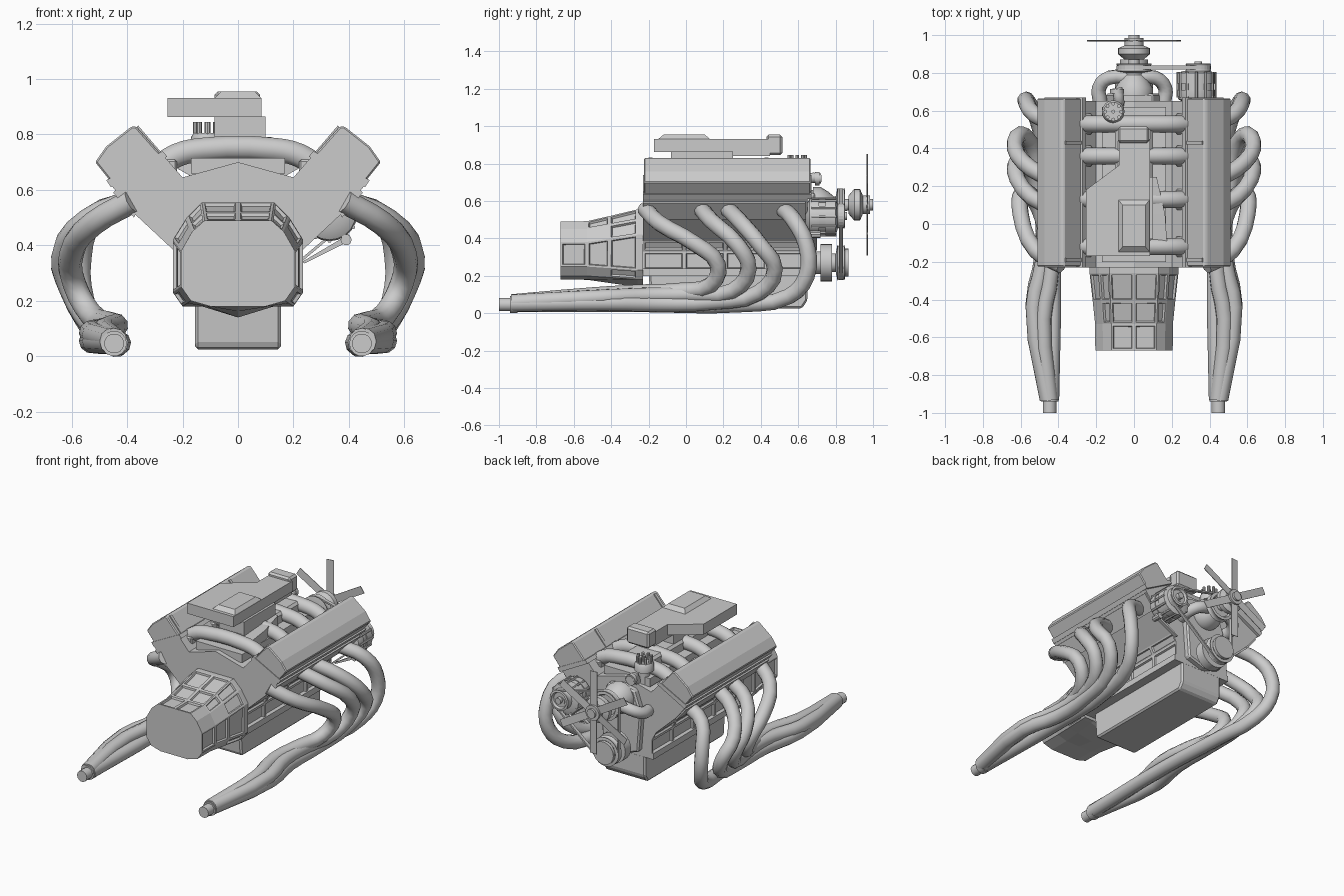
import bpy, bmesh, math
from mathutils import Matrix, Vector
from mathutils.geometry import convex_hull_2d

if "Cube" in bpy.data.objects:
    bpy.data.objects.remove(bpy.data.objects["Cube"])


def finish(name, bm, smooth=None, bevel=0):
    bmesh.ops.recalc_face_normals(bm, faces=bm.faces)
    me = bpy.data.meshes.new(name)
    bm.to_mesh(me)
    bm.free()
    ob = bpy.data.objects.new(name, me)
    bpy.context.collection.objects.link(ob)
    if bevel:
        m = ob.modifiers.new("bevel", 'BEVEL')
        m.width, m.segments = bevel, 1
    if smooth:
        bpy.ops.object.select_all(action='DESELECT')
        ob.select_set(True)
        bpy.context.view_layer.objects.active = ob
        bpy.ops.object.shade_smooth_by_angle(angle=math.radians(smooth))
    return ob


def loft(name, rings, panels=None, smooth=None, bevel=0, depth=-.012):
    """Skin closed rings of 3D points; panels picks faces to inset."""
    bm = bmesh.new()
    rows = [[bm.verts.new(p) for p in r] for r in rings]
    n = len(rows[0])
    sides = []
    for a, b in zip(rows, rows[1:]):
        for i in range(n):
            j = (i + 1) % n
            sides.append(bm.faces.new((a[i], a[j], b[j], b[i])))
    bm.faces.new(rows[0])
    bm.faces.new(rows[-1])
    bmesh.ops.recalc_face_normals(bm, faces=bm.faces)
    if panels:
        picked = [f for f in sides if panels(f.calc_center_median())]
        bmesh.ops.inset_individual(bm, faces=picked, thickness=.014, depth=0)
        bmesh.ops.inset_individual(bm, faces=picked, thickness=.006, depth=depth)
    return finish(name, bm, smooth, bevel)


def prism(name, pts, ys, **kw):
    """Extrude an (x, z) outline along y."""
    return loft(name, [[(x, y, z) for x, z in pts] for y in ys], **kw)


def slab(name, pts, zs, **kw):
    """Extrude an (x, y) outline along z."""
    return loft(name, [[(x, y, z) for x, y in pts] for z in zs], **kw)


def box(name, x0, x1, y0, y1, z0, z1, bevel=0):
    return slab(name, [(x0, y0), (x1, y0), (x1, y1), (x0, y1)], (z0, z1), bevel=bevel)


def circle(r, n):
    return [(r * math.cos(2 * math.pi * i / n), r * math.sin(2 * math.pi * i / n)) for i in range(n)]


def turned(name, cx, cz, prof, n=20):
    """Turn an (r, y) profile about an axis along y."""
    return loft(name, [[(cx + u, y, cz + v) for u, v in circle(r, n)] for r, y in prof], smooth=35)


def turned_z(name, cx, cy, prof, n=16):
    return loft(name, [[(cx + u, cy + v, z) for u, v in circle(r, n)] for r, z in prof], smooth=35)


def tube(name, pts, r, res=3):
    cu = bpy.data.curves.new(name, 'CURVE')
    cu.dimensions = '3D'
    cu.bevel_depth, cu.bevel_resolution, cu.resolution_u = r, 3, res
    cu.use_fill_caps = True
    sp = cu.splines.new('BEZIER')
    sp.bezier_points.add(len(pts) - 1)
    for b, p in zip(sp.bezier_points, pts):
        b.co = p
        b.handle_left_type = b.handle_right_type = 'AUTO'
    ob = bpy.data.objects.new(name, cu)
    bpy.context.collection.objects.link(ob)
    return ob


def both(half):
    """Close a half outline by mirroring it in x."""
    return half + [(-x, z) for x, z in reversed(half) if x > 0]


# Engine block with cylinder heads, as one V-shaped casting
prism("engine_block", both([(0, .70), (.2, .645), (.27, .725), (.46, .62), (.38, .52),
      (.235, .385), (.205, .33), (.205, .23)]), (-.23, -.01, .21, .43, .65),
      panels=lambda c: abs(c.x) > .19 and c.z < .4)
box("pan_rail", -.215, .215, -.23, .65, .2, .24)

# Oil pan
pan = [(-.2, .21), (-.185, .04), (-.17, .025), (.62, .025), (.65, .07), (.65, .21)]
loft("oil_pan", [[(x, y, z) for y, z in pan] for x in (-.155, .155)], bevel=.012)

# Bell housing and gearbox, lofted with recessed panels
big = both([(0, .555), (.13, .555), (.185, .5), (.235, .42), (.235, .23), (.2, .18), (.13, .18), (0, .14)])
small = both([(0, .49), (.12, .49), (.165, .45), (.205, .38), (.205, .25), (.17, .2), (.1, .18), (0, .18)])
rings = []
for y, f in ((-.23, 1), (-.26, 1), (-.41, .45), (-.53, .03), (-.67, 0)):
    rings.append([(a[0] * f + b[0] * (1 - f), y, a[1] * f + b[1] * (1 - f)) for a, b in zip(big, small)])
loft("bell_housing", rings, panels=lambda c: c.y < -.3 and (c.z > .48 or abs(c.x) > .2))

for s, side in ((1, "right"), (-1, "left")):
    # Valve cover, its gasket rail and hold-down bosses
    prism(side + "_valve_cover", [(s * x, z) for x, z in [(.275, .725), (.368, .83), (.385, .828),
          (.475, .757), (.515, .70), (.455, .625)]], (-.225, .665), bevel=.006)
    prism(side + "_cover_rail", [(s * x, z) for x, z in [(.255, .72), (.272, .74), (.475, .635), (.458, .61)]],
          (-.23, .67))
    for y in (-.2, .42):
        prism(side + "_cover_rib", [(s * x, z) for x, z in [(.268, .725), (.36, .832), (.38, .815), (.3, .72)]],
              (y, y + .02))
    # Exhaust flange plate
    prism(side + "_exhaust_flange", [(s * x, z) for x, z in [(.375, .5), (.365, .52), (.437, .603), (.45, .59)]],
          (-.23, .64))
    # Four header pipes sweeping down to the collector
    paths = [
        [(.38, .52, .555), (.52, .575, .50), (.57, .645, .36), (.56, .645, .2), (.51, .55, .09), (.455, .3, .048),
         (.43, -.2, .048), (.44, -.93, .048)],
        [(.38, .22, .56), (.54, .29, .49), (.63, .40, .36), (.6, .475, .24), (.53, .39, .11), (.49, .15, .06),
         (.48, -.15, .05), (.53, -.42, .055), (.455, -.93, .05)],
        [(.38, .08, .56), (.54, .14, .49), (.63, .28, .36), (.6, .335, .24), (.53, .25, .12), (.48, .02, .1),
         (.48, -.2, .095), (.53, -.44, .085), (.455, -.93, .058)],
        [(.38, -.22, .56), (.52, -.14, .48), (.6, .05, .37), (.59, .17, .26), (.53, .13, .15), (.47, -.02, .12),
         (.44, -.25, .11), (.48, -.5, .095), (.445, -.93, .058)]]
    for i, p in enumerate(paths):
        tube(f"{side}_header_pipe_{i + 1}", [(s * x, y, z) for x, y, z in p], .044)
    turned(side + "_collector_outlet", s * .447, .046, [(.046, -.9), (.046, -.94), (.036, -.94), (.036, -1)], 14)

# Intake runners arching over the valley, with end bosses and plenum
for y in (-.12, .13, .36, .53):
    tube("intake_runner", [(-.29, y, .68), (-.22, y, .725), (-.13, y, .745), (.13, y, .745),
                           (.22, y, .725), (.29, y, .68)], .045)
    for s in (1, -1):
        box("runner_foot", s * .25 - .03, s * .25 + .03, y - .055, y + .055, .64, .71, .008)
box("plenum", -.1, .1, -.1, .55, .66, .78, .015)
box("valley_cover", -.17, .17, -.2, .62, .66, .715)

# Throttle body and tapered side duct lying on the runners
box("throttle_body", -.085, .1, -.08, .25, .77, .865)
loft("side_duct", [[(x0, y, .7), (x1, y, .7), (x1, y, z1), (x0, y, z1)] for y, x0, x1, z1 in
     ((-.1, .09, .175, .77), (.05, .09, .165, .78), (.25, .09, .12, .79))])

# Air cleaner box with lid and snorkel
outline = [(-.255, -.17), (.085, -.17), (.085, .45), (-.08, .45), (-.08, .31), (-.255, .18)]
slab("air_box", outline, (.862, .9, .932))
box("air_box_outlet", -.08, .08, .12, .45, .84, .87)
loft("air_box_lid", [[(x0, y0, z), (x1, y0, z), (x1, y1, z), (x0, y1, z)] for x0, x1, y0, y1, z in
     ((-.085, .085, -.15, .13, .93), (-.06, .06, -.12, .1, .955))])
box("air_snorkel", -.085, .08, .43, .515, .845, .955, .012)

# Distributor with plug towers
turned_z("distributor", -.11, .595, [(.035, .66), (.035, .75), (.06, .75), (.06, .79), (.05, .805)])
for u, v in circle(.042, 8) + [(0, 0)]:
    turned_z("plug_tower", -.11 + u, .595 + v, [(.01, .79), (.01, .845)], 8)
tube("thermostat_outlet", [(-.08, .63, .68), (-.08, .66, .72), (-.09, .72, .72)], .028)
turned("thermostat_flange", -.09, .72, [(.036, .69), (.036, .715)], 12)

# Timing cover, water pump and its inlet arms
prism("timing_cover", both([(0, .66), (.1, .64), (.15, .5), (.13, .24), (0, .2)]), (.64, .69), bevel=.01)
turned("water_pump", 0, .575, [(.1, .68), (.1, .72), (.075, .76), (.05, .79), (.05, .82)])
tube("pump_arms", [(-.18, .65, .52), (-.185, .72, .53), (-.13, .775, .56), (0, .77, .575), (.11, .775, .56),
                   (.165, .72, .53), (.16, .65, .52)], .038)

# Pulleys: water pump, crank, alternator
pulleys = [(0, .575, .095), (0, .27, .095), (.34, .52, .068)]
for name, (x, z, r) in zip(("pump_pulley", "crank_pulley", "alternator_pulley"), pulleys):
    turned(name, x, z, [(r * .5, .80), (r, .81), (r * .93, .82), (r * .93, .838), (r, .848), (r * .8, .85),
                        (r * .7, .835), (r * .3, .835), (r * .3, .86)], 24)
turned("crank_damper", 0, .27, [(.06, .68), (.06, .72), (.1, .72), (.1, .78), (.05, .78), (.05, .85),
                                (.075, .85), (.075, .87), (.03, .87)], 24)

# Drive belt wrapped round the pulleys
pts = [(x + u, z + v) for x, z, r in pulleys for u, v in circle(r * .98, 24)]
hull = [pts[i] for i in convex_hull_2d([Vector(p) for p in pts])]
bm = bmesh.new()
rows = [[bm.verts.new((x, y, z)) for x, z in hull] for y in (.818, .84)]
for i in range(len(hull)):
    j = (i + 1) % len(hull)
    bm.faces.new((rows[0][i], rows[0][j], rows[1][j], rows[1][i]))
belt = finish("drive_belt", bm)
belt.modifiers.new("thickness", 'SOLIDIFY').thickness = .01

# Alternator with cooling fins, and its bracket
turned("alternator", .33, .515, [(.06, .64), (.095, .66), (.1, .68), (.1, .71), (.094, .71), (.094, .745),
                                 (.1, .745), (.1, .80), (.07, .81), (.025, .81), (.025, .84)])
for u, v in circle(.098, 12):
    turned("alternator_fin", .33 + u, .515 + v, [(.008, .67), (.008, .805)], 6)
prism("alternator_bracket", [(.23, .34), (.24, .335), (.41, .42), (.4, .44)], (.68, .7))
turned("bracket_bolt", .39, .42, [(.02, .66), (.02, .72)], 10)

# Fan clutch and six blades
turned("fan_hub", 0, .58, [(.03, .82), (.03, .87), (.05, .87), (.085, .9), (.085, .93), (.05, .945),
                           (.05, .985), (.03, .985), (.03, 1.0)])
bm = bmesh.new()
for i in range(6):
    m = (Matrix.Translation((0, .97, .58)) @ Matrix.Rotation(i * math.pi / 3, 4, 'Y')
         @ Matrix.Translation((0, 0, .155)) @ Matrix.Rotation(.08, 4, 'Z') @ Matrix.Diagonal((.05, .004, .235, 1)))
    bmesh.ops.create_cube(bm, size=1, matrix=m)
finish("fan_blades", bm)
